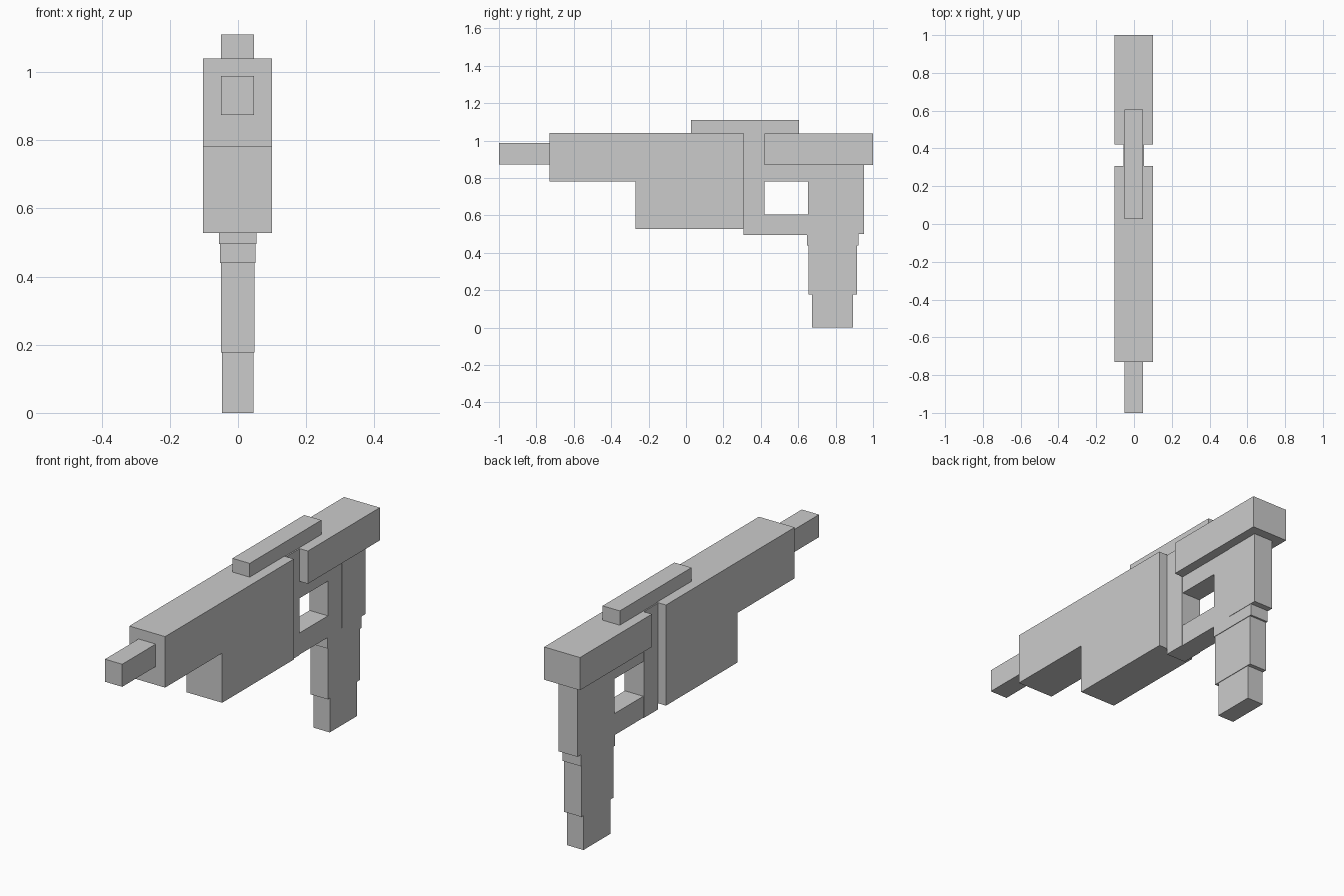
import bpy
import bmesh

if "Cube" in bpy.data.objects:
    bpy.data.objects.remove(bpy.data.objects["Cube"])


def extrude_profile(name, x0, x1, points):
    """Solid made by extruding a side (y, z) profile from x0 to x1."""
    bm = bmesh.new()
    face = bm.faces.new([bm.verts.new((x0, y, z)) for y, z in points])
    ret = bmesh.ops.extrude_face_region(bm, geom=[face])
    moved = [g for g in ret["geom"] if isinstance(g, bmesh.types.BMVert)]
    bmesh.ops.translate(bm, verts=moved, vec=(x1 - x0, 0, 0))
    bmesh.ops.recalc_face_normals(bm, faces=bm.faces)
    mesh = bpy.data.meshes.new(name)
    bm.to_mesh(mesh)
    bm.free()
    obj = bpy.data.objects.new(name, mesh)
    bpy.context.collection.objects.link(obj)
    return obj


def box(name, x, y, z):
    return extrude_profile(name, *x, [(y[0], z[0]), (y[1], z[0]), (y[1], z[1]), (y[0], z[1])])


# Stepped main housing
extrude_profile("main_body", -0.102, 0.1, [
    (-0.73, 0.78), (-0.27, 0.78), (-0.27, 0.527), (0.307, 0.527),
    (0.307, 1.04), (-0.73, 1.04)])

# Barrel, sight rail and rear housing
box("barrel", (-0.05, 0.047), (-1.0, -0.73), (0.873, 0.988))
box("top_rail", (-0.05, 0.047), (0.027, 0.605), (1.037, 1.11))
box("rear_housing", (-0.102, 0.1), (0.42, 1.0), (0.87, 1.037))

# Narrow block joining the two housings
box("connector", (-0.056, 0.054), (0.307, 0.42), (0.495, 1.037))

# C-shaped frame around the trigger opening
extrude_profile("trigger_frame", -0.053, 0.051, [
    (0.42, 0.495), (0.763, 0.495), (0.763, 0.87), (0.42, 0.87),
    (0.42, 0.782), (0.652, 0.782), (0.652, 0.605), (0.42, 0.605)])

# Grip, stepping narrower toward the bottom
grip_steps = [
    ("grip_back", (-0.055, 0.053), (0.763, 0.953), (0.5, 0.87)),
    ("grip_collar", (-0.053, 0.051), (0.647, 0.923), (0.44, 0.5)),
    ("grip_middle", (-0.05, 0.048), (0.655, 0.913), (0.177, 0.44)),
    ("grip_base", (-0.047, 0.045), (0.675, 0.893), (0.0, 0.177)),
]
for step in grip_steps:
    box(*step)
